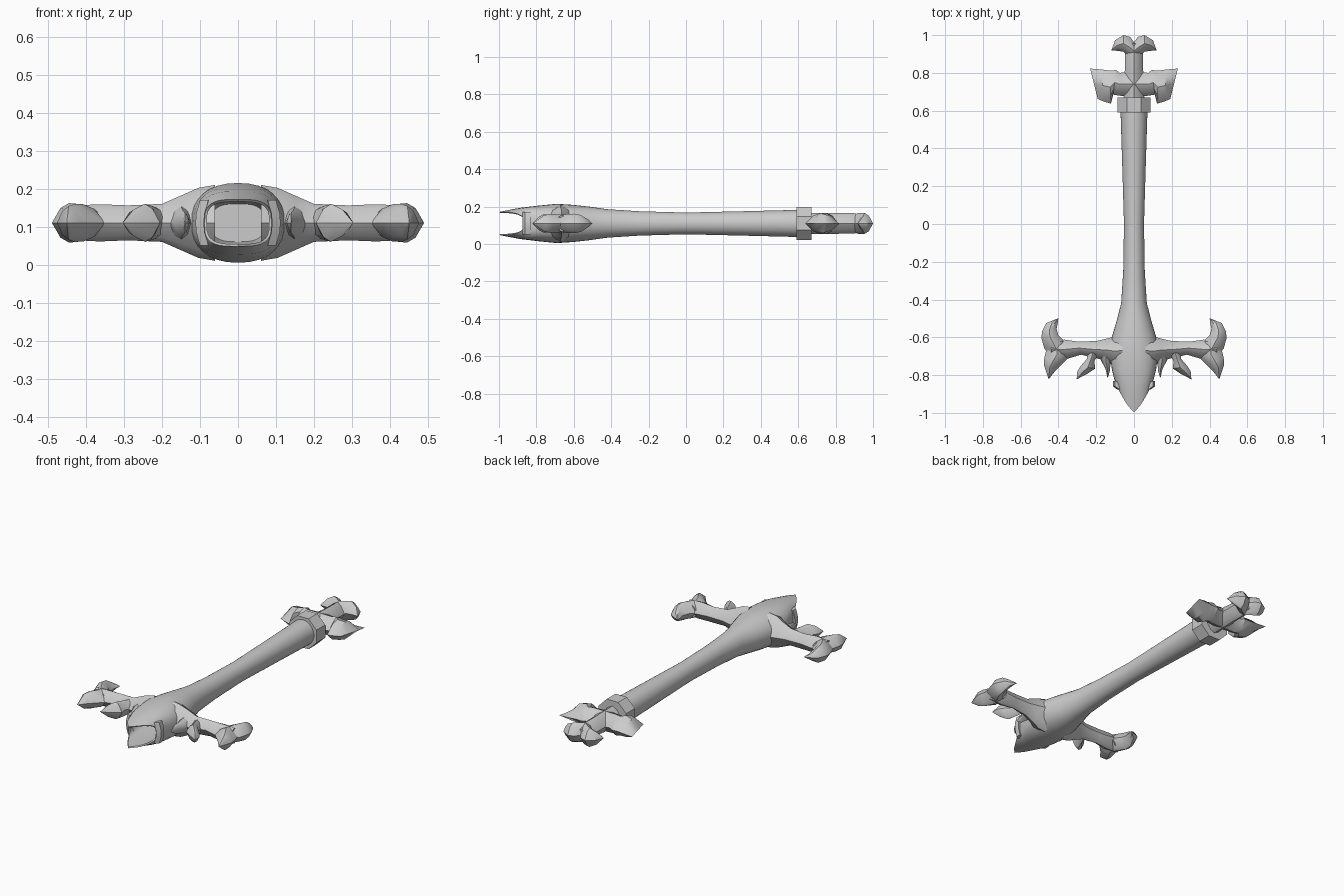
import bpy, bmesh, math

ZC = 0.11  # height of the symmetry plane


def add_loft(bm, rings):
    """Skin a list of equal-length point rings and close both ends."""
    rows = [[bm.verts.new(p) for p in r] for r in rings]
    n = len(rows[0])
    for a, b in zip(rows, rows[1:]):
        for i in range(n):
            j = (i + 1) % n
            bm.faces.new((a[i], a[j], b[j], b[i]))
    bm.faces.new(rows[0])
    bm.faces.new(rows[-1])


def finish(name, bm, angle=35):
    bmesh.ops.remove_doubles(bm, verts=bm.verts, dist=0.0004)
    bmesh.ops.recalc_face_normals(bm, faces=bm.faces)
    me = bpy.data.meshes.new(name)
    bm.to_mesh(me)
    bm.free()
    ob = bpy.data.objects.new(name, me)
    bpy.context.collection.objects.link(ob)
    bpy.ops.object.select_all(action='DESELECT')
    ob.select_set(True)
    bpy.context.view_layer.objects.active = ob
    bpy.ops.object.shade_smooth_by_angle(angle=math.radians(angle))
    return ob


def blade(name, stations, mirror=True):
    """Ridged ornament: each station is (x1, y1, x2, y2, half height)."""
    section = [(0, 0), (0.25, 0.75), (0.5, 1), (0.75, 0.75),
               (1, 0), (0.75, -0.75), (0.5, -1), (0.25, -0.75)]
    bm = bmesh.new()
    for s in ((1, -1) if mirror else (1,)):
        add_loft(bm, [[(s * (x1 + (x2 - x1) * t), y1 + (y2 - y1) * t, ZC + h * k)
                       for t, k in section] for x1, y1, x2, y2, h in stations])
    return finish(name, bm)


def oval(y, rx, rz, e=2.0, point=0.0, n=32):
    """Superellipse ring; point pulls its top and bottom middle towards -y."""
    ring = []
    for i in range(n):
        a = 2 * math.pi * i / n
        c, s = math.cos(a), math.sin(a)
        x = math.copysign(abs(c) ** (2 / e), c)
        z = math.copysign(abs(s) ** (2 / e), s)
        ring.append((rx * x, y - point * (1 - abs(x) ** 1.3), ZC + rz * z))
    return ring


# Grip flowing into the hollow guard body with pointed upper and lower lips
bm = bmesh.new()
add_loft(bm, [oval(*r) for r in (
    (0.62, 0.072, 0.073), (0.3, 0.062, 0.065), (0.0, 0.053, 0.058),
    (-0.25, 0.057, 0.065), (-0.42, 0.068, 0.076), (-0.52, 0.094, 0.090),
    (-0.60, 0.118, 0.099), (-0.69, 0.128, 0.105, 2.2), (-0.77, 0.117, 0.095, 2.5, 0.02),
    (-0.82, 0.105, 0.083, 3, 0.07), (-0.865, 0.088, 0.062, 3.3, 0.133),
    (-0.865, 0.082, 0.056, 3.3, 0.127), (-0.82, 0.096, 0.057, 3.5, 0.05),
    (-0.72, 0.098, 0.057, 3.5), (-0.60, 0.07, 0.05, 3))])
finish("grip_and_guard_body", bm)

# Octagonal collar under the pommel
bm = bmesh.new()
r = 0.0875 / math.cos(math.pi / 8)
add_loft(bm, [[(r * math.cos((i + .5) * math.pi / 4), y, ZC + r * math.sin((i + .5) * math.pi / 4))
               for i in range(8)] for y in (0.59, 0.67)])
finish("collar", bm, 20)

# Guard arms
blade("guard_arm", [
    (.06, -.57, .06, -.77, .100), (.10, -.595, .11, -.75, .092),
    (.15, -.608, .15, -.725, .072), (.20, -.62, .20, -.71, .050),
    (.30, -.622, .28, -.692, .046), (.37, -.612, .36, -.715, .049),
    (.44, -.625, .44, -.70, .045)])
blade("guard_upper_prong", [
    (.35, -.69, .43, -.71, .040), (.37, -.62, .475, -.66, .050),
    (.40, -.59, .49, -.605, .052), (.41, -.555, .487, -.57, .045),
    (.403, -.52, .465, -.525, .02), (.40, -.50, .405, -.50, 0)])
blade("guard_lower_prong", [
    (.36, -.62, .46, -.63, .040), (.35, -.71, .465, -.67, .049),
    (.385, -.745, .475, -.71, .050), (.415, -.775, .477, -.745, .044),
    (.45, -.82, .452, -.82, 0)])

# Leaves and small spikes hanging below the arms
blade("guard_leaf", [
    (.18, -.68, .25, -.67, .040), (.21, -.725, .25, -.715, .046),
    (.205, -.765, .285, -.755, .05), (.25, -.795, .30, -.78, .035),
    (.303, -.822, .304, -.821, 0)])
blade("guard_spike", [
    (.11, -.70, .19, -.69, .045), (.125, -.745, .168, -.735, .035),
    (.128, -.78, .15, -.77, .025), (.138, -.812, .141, -.812, 0)])

# Raised side tabs at the mouth of the guard
bm = bmesh.new()
for s in (1, -1):
    add_loft(bm, [[(s * (x + d), y, ZC + z) for d, y in
                   ((-.025, -.835), (.0, -.832), (.0, -.86), (-.022, -.875))]
                  for z, x in ((-.06, .10), (-.025, .11), (0, .112), (.025, .11), (.06, .10))])
finish("guard_mouth_tabs", bm)

# Pommel: stem, drooping side wings and split crown
blade("pommel_stem", [
    (-.06, .64, .06, .64, .057), (-.052, .69, .052, .69, .057),
    (-.055, .78, .055, .78, .057), (-.047, .82, .047, .82, .055),
    (-.047, .90, .047, .90, .055), (-.03, .955, .03, .955, .035)], mirror=False)
blade("pommel_wings", [
    (0, .81, 0, .67, .055), (.075, .80, .08, .68, .055),
    (.095, .815, .11, .685, .056), (.13, .812, .122, .637, .057),
    (.17, .818, .165, .65, .05), (.232, .823, .192, .662, 0)])
blade("pommel_crown", [
    (0, .962, 0, .87, .055), (.02, .99, .025, .88, .056),
    (.055, 1.0, .055, .912, .055), (.10, .973, .085, .917, .035),
    (.12, .92, .118, .918, 0)])
